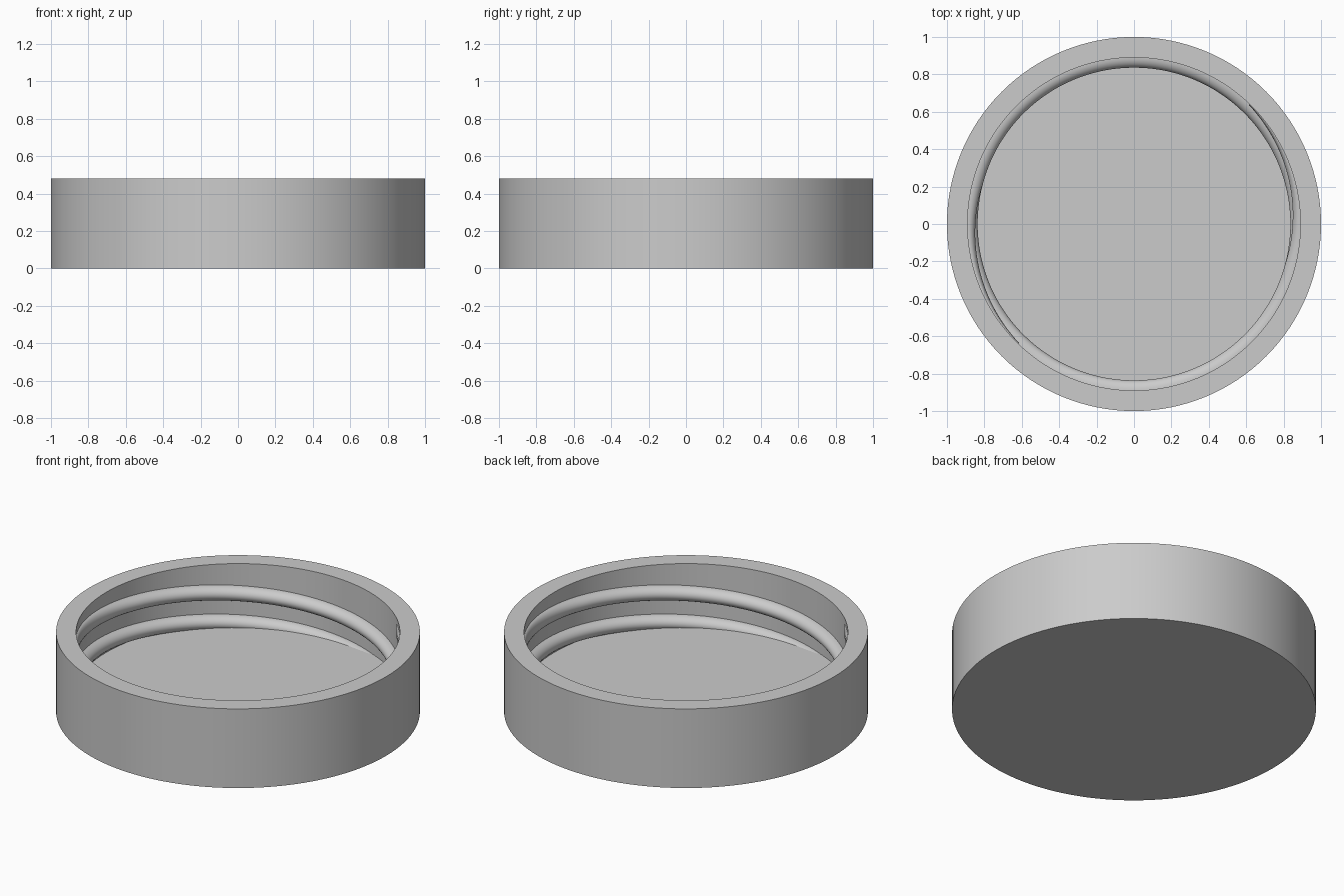
import bpy, bmesh
from math import sin, cos, pi, radians

cube = bpy.data.objects.get("Cube")
if cube:
    bpy.data.objects.remove(cube, do_unlink=True)

HEIGHT, WALL_R, FLOOR = 0.48, 0.89, 0.115

grey = bpy.data.materials.new("light_grey")
grey.use_nodes = True
colour = (0.6, 0.6, 0.6, 1)
grey.diffuse_color = colour
grey.node_tree.nodes["Principled BSDF"].inputs["Base Color"].default_value = colour


def finish(bm, name, angle):
    """Turn a bmesh into a smooth-shaded object with sharp edges kept."""
    bmesh.ops.recalc_face_normals(bm, faces=bm.faces[:])
    mesh = bpy.data.meshes.new(name)
    bm.to_mesh(mesh)
    bm.free()
    mesh.materials.append(grey)
    obj = bpy.data.objects.new(name, mesh)
    bpy.context.collection.objects.link(obj)
    bpy.ops.object.select_all(action='DESELECT')
    obj.select_set(True)
    bpy.context.view_layer.objects.active = obj
    bpy.ops.object.shade_smooth_by_angle(angle=radians(angle))
    return obj


# Lid shell: one cup profile turned about the z axis
bm = bmesh.new()
profile = [(0, 0), (1, 0), (1, HEIGHT), (WALL_R, HEIGHT), (WALL_R, FLOOR), (0, FLOOR)]
verts = [bm.verts.new((r, 0, z)) for r, z in profile]
edges = [bm.edges.new(pair) for pair in zip(verts, verts[1:])]
bmesh.ops.spin(bm, geom=verts + edges, cent=(0, 0, 0), axis=(0, 0, 1),
               angle=2 * pi, steps=128, use_merge=False)
bmesh.ops.remove_doubles(bm, verts=bm.verts[:], dist=1e-4)
finish(bm, "lid_shell", 30)


# Inner threads: a rounded ridge swept up a helix, thinning out at the top
def thread(name, turn):
    half_height, depth, rise = 0.044, 0.054, 0.0563
    start, fade, end = radians(-122), radians(165), radians(226)
    steps, sides = 160, 12
    bm = bmesh.new()
    rings = []
    for i in range(steps + 1):
        a = start + (end - start) * i / steps
        z = 0.313 + rise * (a - radians(135))
        t = max(0, (a - fade) / (end - fade))
        d = depth * (1 - 0.9 * t)
        section = [(WALL_R + 0.01, z - half_height)]
        for k in range(sides + 1):
            b = pi * (k / sides - 0.5)
            section.append((WALL_R - d * cos(b), z + half_height * sin(b)))
        section.append((WALL_R + 0.01, z + half_height))
        rings.append([bm.verts.new((r * cos(a + turn), r * sin(a + turn), h))
                      for r, h in section])
    for low, high in zip(rings, rings[1:]):
        n = len(low)
        for k in range(n):
            m = (k + 1) % n
            bm.faces.new((low[k], low[m], high[m], high[k]))
    bm.faces.new(rings[0])
    bm.faces.new(rings[-1])
    return finish(bm, name, 40)


for name, turn in (("thread_first", 0), ("thread_second", pi)):
    thread(name, turn)
